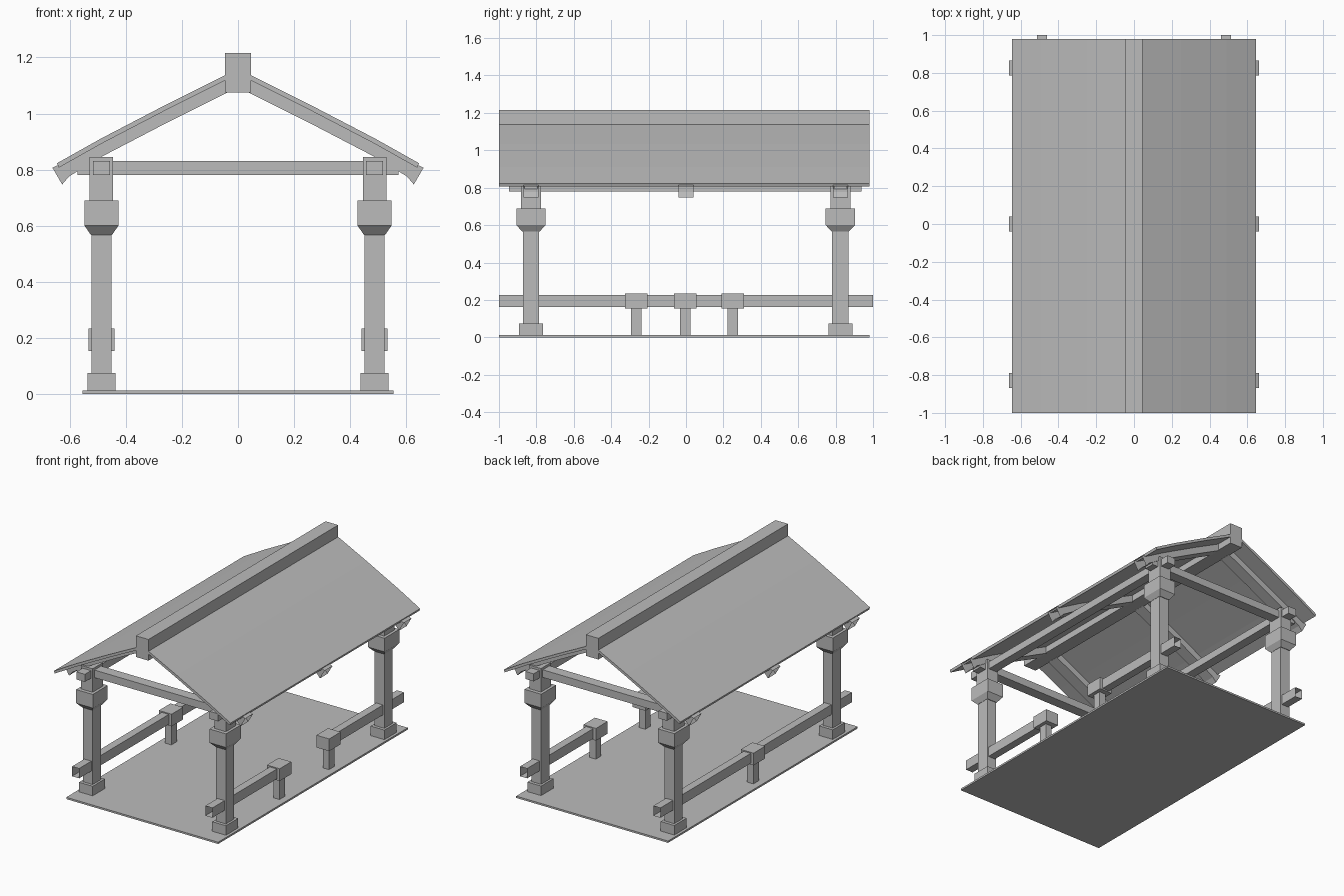
import bpy
import bmesh

cube = bpy.data.objects.get("Cube")
if cube:
    bpy.data.objects.remove(cube, do_unlink=True)

grey = bpy.data.materials.new("plain_grey")
grey.use_nodes = True
colour = (0.5, 0.5, 0.5, 1)
grey.diffuse_color = colour
grey.node_tree.nodes["Principled BSDF"].inputs["Base Color"].default_value = colour


def finish(name, bm):
    bmesh.ops.recalc_face_normals(bm, faces=bm.faces)
    mesh = bpy.data.meshes.new(name)
    bm.to_mesh(mesh)
    bm.free()
    mesh.materials.append(grey)
    obj = bpy.data.objects.new(name, mesh)
    bpy.context.collection.objects.link(obj)
    return obj


def box(name, x, y, z, open_ends=()):
    """Box from (min, max) ranges; open_ends lists y values whose end face is removed."""
    bm = bmesh.new()
    bmesh.ops.create_cube(bm, size=1)
    for v in bm.verts:
        v.co = [r[0] if c < 0 else r[1] for c, r in zip(v.co, (x, y, z))]
    ends = [f for f in bm.faces
            if any(all(abs(v.co.y - e) < 1e-4 for v in f.verts) for e in open_ends)]
    bmesh.ops.delete(bm, geom=ends, context='FACES_ONLY')
    return finish(name, bm)


def around(centre, width):
    return (centre - width / 2, centre + width / 2)


def column(name, cx, cy, rings):
    """Stack of rectangular rings (x width, y width, z) joined into one solid."""
    bm = bmesh.new()
    loops = []
    for wx, wy, z in rings:
        loops.append([bm.verts.new((cx + sx * wx / 2, cy + sy * wy / 2, z))
                      for sx, sy in ((-1, -1), (1, -1), (1, 1), (-1, 1))])
    for low, high in zip(loops, loops[1:]):
        for i in range(4):
            j = (i + 1) % 4
            bm.faces.new((low[i], low[j], high[j], high[i]))
    bm.faces.new(loops[0])
    bm.faces.new(loops[-1])
    return finish(name, bm)


def strip(name, top, bottom, side, y0, y1, open_tip=False):
    """Extrude the band between two x-z lines along y."""
    bm = bmesh.new()
    rows = [[[bm.verts.new((side * x, y, z)) for x, z in line] for line in (top, bottom)]
            for y in (y0, y1)]
    (ft, fb), (bt, bb) = rows
    for i in range(len(top) - 1):
        for a, b in ((ft, fb), (ft, bt), (bt, bb), (fb, bb)):
            bm.faces.new((a[i], a[i + 1], b[i + 1], b[i]))
    bm.faces.new((ft[0], fb[0], bb[0], bt[0]))
    if not open_tip:
        bm.faces.new((ft[-1], fb[-1], bb[-1], bt[-1]))
    return finish(name, bm)


FRONT, BACK = -1.0, 0.98
POST_X = 0.487
ROWS = {"front": -0.829, "back": 0.825}
SIDES = {"right": -1, "left": 1}

# Floor and ridge
box("floor", (-0.555, 0.555), (FRONT, BACK), (0, 0.012))
box("ridge_beam", (-0.046, 0.046), (FRONT, BACK), (1.075, 1.215))

# Roof panels with a slight convex bend, and rafters following them
ROOF = [(0.04, 1.14), (0.25, 1.035), (0.49, 0.91), (0.645, 0.823)]
RAFTER_TOP = [(x, z - 0.016) for x, z in ROOF[:3]] + [(0.602, 0.833), (0.662, 0.807)]
RAFTER_LOW = [(x, z - 0.066) for x, z in ROOF[:3]] + [(0.602, 0.776), (0.627, 0.747)]
for side, s in SIDES.items():
    strip(f"roof_{side}", ROOF, [(x - 0.006, z - 0.016) for x, z in ROOF], s, FRONT, BACK)
    for row, y in {**ROWS, "middle": 0.0}.items():
        strip(f"rafter_{row}_{side}", RAFTER_TOP, RAFTER_LOW, s, *around(y, 0.08), open_tip=True)

# Corner columns: foot, shaft, flared capital and neck
for side, s in SIDES.items():
    for row, y in ROWS.items():
        x = s * POST_X
        column(f"foot_{row}_{side}", x, y, [(0.1, 0.128, 0), (0.1, 0.128, 0.075)])
        column(f"column_{row}_{side}", x, y, [(0.071, 0.087, 0.01), (0.071, 0.087, 0.6)])
        column(f"capital_{row}_{side}", x, y,
               [(0.075, 0.095, 0.567), (0.121, 0.156, 0.6), (0.121, 0.156, 0.69)])
        column(f"neck_{row}_{side}", x, y, [(0.084, 0.107, 0.68), (0.084, 0.107, 0.845)])

# Beams joining the columns
for row, y in ROWS.items():
    box(f"cross_beam_{row}", (-0.572, 0.572), around(y, 0.07), (0.78, 0.83))
for side, s in SIDES.items():
    box(f"side_beam_{side}", around(s * POST_X, 0.061), (-0.947, 0.938), (0.78, 0.83))


# Side rails with hollow ends; the left side has a gap for entry
def rail(name, s, y0, y1, ends):
    box(name, around(s * POST_X, 0.052), (y0, y1), (0.162, 0.227), ends)


def rail_post(name, s, y):
    box(name, around(s * POST_X, 0.045), around(y, 0.056), (0, 0.16))
    box(name + "_cap", around(s * POST_X, 0.093), around(y, 0.121), (0.153, 0.234))


rail("rail_right", -1, -1, 1, (-1, 1))
rail_post("rail_post_right", -1, -0.004)
rail("rail_left_front", 1, -1, -0.265, (-1,))
rail("rail_left_back", 1, 0.25, 1, (1,))
rail_post("rail_post_left_front", 1, -0.266)
rail_post("rail_post_left_back", 1, 0.25)
